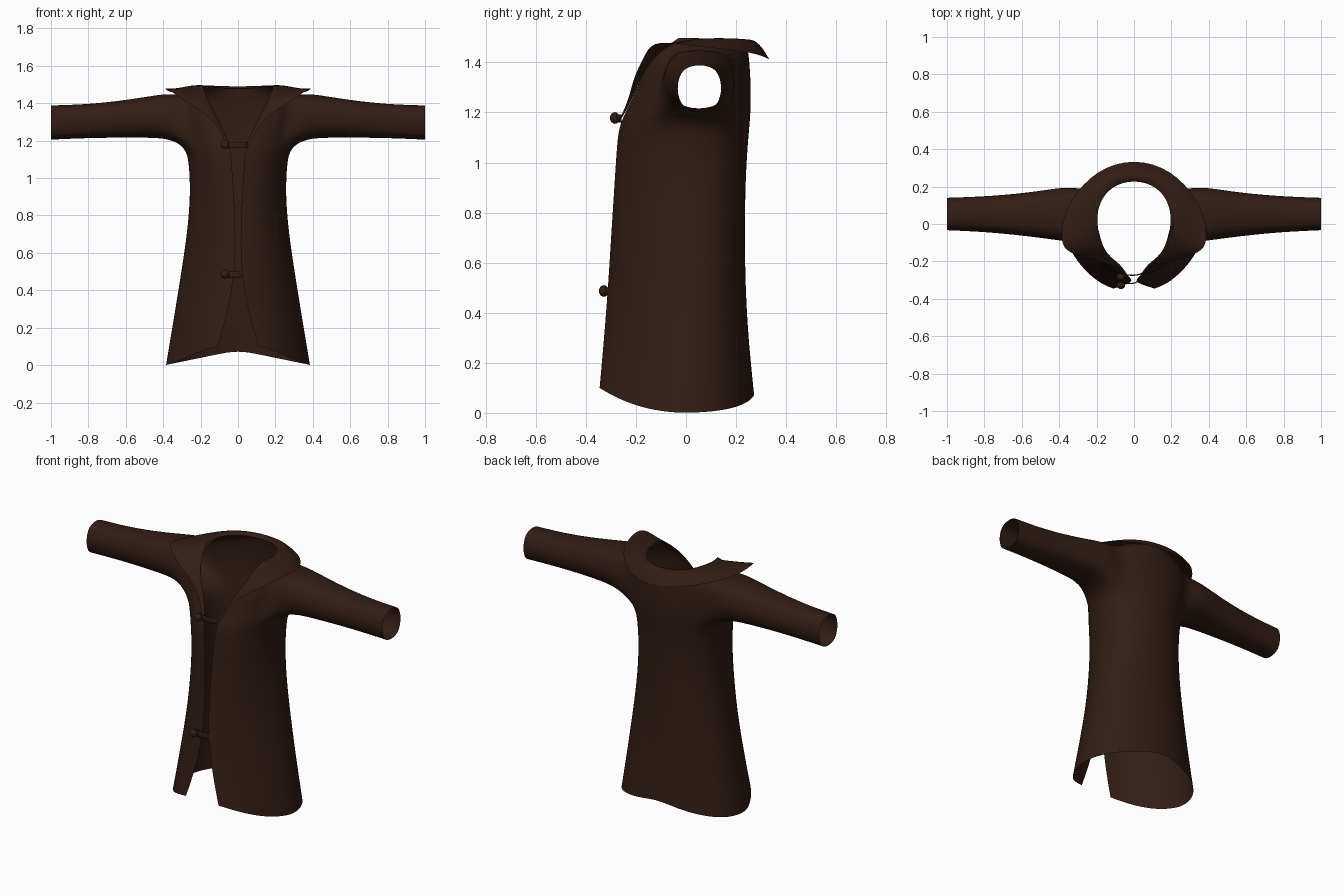
import bpy, bmesh
from math import sin, cos, pi
from mathutils import Vector

if "Cube" in bpy.data.objects:
    bpy.data.objects.remove(bpy.data.objects["Cube"])

cloth = bpy.data.materials.new("dark_brown_cloth")
cloth.diffuse_color = (0.031, 0.0125, 0.008, 1)
cloth.use_nodes = True
cloth.node_tree.nodes["Principled BSDF"].inputs["Base Color"].default_value = cloth.diffuse_color


def finish(bm, name, mirror=False, levels=0):
    bmesh.ops.recalc_face_normals(bm, faces=bm.faces)
    me = bpy.data.meshes.new(name)
    bm.to_mesh(me)
    bm.free()
    for p in me.polygons:
        p.use_smooth = True
    me.materials.append(cloth)
    ob = bpy.data.objects.new(name, me)
    bpy.context.collection.objects.link(ob)
    if mirror:
        ob.modifiers.new("mirror", 'MIRROR').use_clip = True
    if levels:
        sub = ob.modifiers.new("smooth", 'SUBSURF')
        sub.levels = sub.render_levels = levels
        sub.boundary_smooth = 'PRESERVE_CORNERS'
    return ob


# Coat body: half sections as z, half width, side y, back y, front edge x, front edge y
ROWS = [(0, .385, 0, .276, .11, -.345), (.3, .335, .01, .252, .05, -.327),
        (.52, .300, .02, .24, .014, -.31), (.72, .27, .02, .238, .014, -.298),
        (.92, .254, .03, .240, .022, -.285), (1.08, .262, .03, .25, .034, -.275),
        (1.16, .278, .04, .258, .04, -.265), (1.25, .295, .05, .263, .075, -.213),
        (1.35, .305, .05, .26, .125, -.18), (1.435, .305, .05, .253, .17, -.12),
        (1.497, .2, .05, .243, .19, -.03)]
Q = 5                                   # segments in each quarter section


def body_point(r, j):
    z, w, c, b, fx, fy = ROWS[r]
    w *= 1.015
    if j <= Q:
        t = j / Q * pi / 2
        x, y = w * sin(t), c + (b - c) * cos(t) ** .9
        if j == 0:
            x = 0
        if r == 0:
            z = .08 * (1 - x / w)       # hem rises at the back
        if r == len(ROWS) - 1:
            z -= .015 * cos(t)
    else:
        t = (j - Q) / Q * pi / 2
        e = max(1, 1.3 - .25 * z)       # front panels flatten towards the hem
        x, y = fx + (w - fx) * max(cos(t), 0) ** e, c + (fy - c) * sin(t) ** e
        if r == 0:
            z = .1 * sin(t) ** 3        # hem rises at the front
    return (x, y, z)


bm = bmesh.new()
grid = [[bm.verts.new(body_point(r, j)) for j in range(2 * Q + 1)]
        for r in range(len(ROWS))]
C0, C1, R0, R1 = 3, 7, 6, 9             # armhole block of the grid
for r in range(len(ROWS) - 1):
    for j in range(2 * Q):
        if not (R0 <= r < R1 and C0 <= j < C1):
            bm.faces.new((grid[r][j], grid[r][j + 1], grid[r + 1][j + 1], grid[r + 1][j]))

# Sleeve grows out of the armhole: x, y min, y max, z min, z max
loop = ([(R0, j) for j in range(C0, C1)] + [(r, C1) for r in range(R0, R1)] +
        [(R1, j) for j in range(C1, C0, -1)] + [(r, C0) for r in range(R1, R0, -1)])
ring = [grid[r][j] for r, j in loop]
for x, y0, y1, z0, z1 in [(.36, -.095, .202, 1.213, 1.455), (.5, -.075, .178, 1.217, 1.432),
                          (.65, -.057, .16, 1.217, 1.41), (.82, -.042, .147, 1.214, 1.393),
                          (1.0, -.034, .141, 1.206, 1.388)]:
    new = []
    for r, j in loop:
        a = 1 - 2 * (j - C0) / (C1 - C0)
        b = 2 * (r - R0) / (R1 - R0) - 1
        u, v = a * (1 - .4 * b * b) ** .5, b * (1 - .4 * a * a) ** .5
        new.append(bm.verts.new((x, (y0 + y1) / 2 + u * (y1 - y0) / 2 * 1.02,
                                 (z0 + z1) / 2 + v * (z1 - z0) / 2 * 1.02)))
    n = len(loop)
    for i in range(n):
        k = (i + 1) % n
        bm.faces.new((ring[i], ring[k], new[k], new[i]))
    ring = new
finish(bm, "coat_body_and_sleeves", True, 2)

# Turned-down collar and lapel: neck edge, outer edge, lift of the roll between
COLLAR = [((0, .238, 1.475), (0, .352, 1.4), .05),
          ((.12, .205, 1.483), (.2, .293, 1.437), .035),
          ((.187, .115, 1.494), (.345, .13, 1.455), .022),
          ((.2, .02, 1.494), (.389, -.01, 1.47), .006),
          ((.188, -.05, 1.478), (.39, -.138, 1.49), -.012),
          ((.17, -.12, 1.432), (.285, -.172, 1.41), .012),
          ((.125, -.18, 1.35), (.16, -.21, 1.34), .008),
          ((.075, -.214, 1.25), (.092, -.228, 1.25), .004),
          ((.04, -.264, 1.165), (.055, -.272, 1.16), .002)]
bm = bmesh.new()
strips = []
for inner, outer, lift in COLLAR:
    a, b = Vector(inner), Vector(outer)
    strips.append([bm.verts.new(a.lerp(b, f) + Vector((0, 0, lift * g)))
                   for f, g in ((0, 0), (.25, .8), (.65, .9), (1, 0))])
for s, t in zip(strips, strips[1:]):
    for i in range(3):
        bm.faces.new((s[i], s[i + 1], t[i + 1], t[i]))
finish(bm, "collar", True, 2)


# Toggle fastenings: knob on one side, strap loop across the gap
def fastening(name, y, z, end):
    bm = bmesh.new()
    bmesh.ops.create_icosphere(bm, subdivisions=2, radius=.025)
    bmesh.ops.scale(bm, vec=(1, .85, 1), verts=bm.verts)
    knob = finish(bm, name + "_knob", levels=1)
    knob.location = (-.07, y - .012, z)
    bm = bmesh.new()
    top, low = [], []
    for f, dy in ((0, .008), (.3, -.004), (.6, -.006), (.85, -.002), (1, .01)):
        x = -.08 + f * (end + .08)
        top.append(bm.verts.new((x, y + dy, z + .014)))
        low.append(bm.verts.new((x, y + dy, z - .018)))
    for i in range(4):
        bm.faces.new((low[i], low[i + 1], top[i + 1], top[i]))
    strap = finish(bm, name + "_strap", levels=2)
    sol = strap.modifiers.new("thickness", 'SOLIDIFY')
    sol.thickness = .006


fastening("upper_toggle", -.272, 1.178, .05)
fastening("lower_toggle", -.316, .487, .025)
